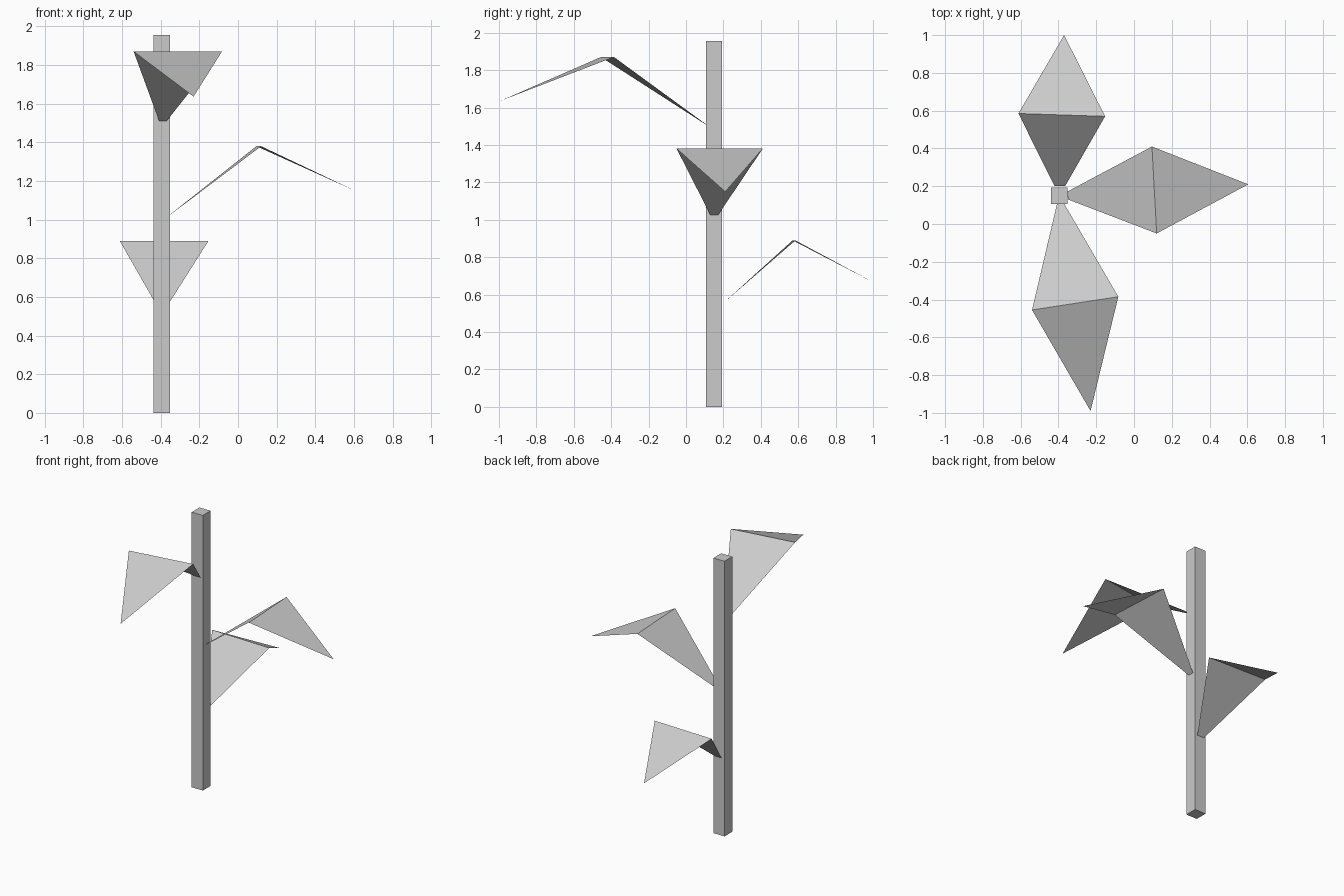
import bpy
import bmesh
from mathutils import Matrix, Vector

cube = bpy.data.objects.get("Cube")
if cube:
    bpy.data.objects.remove(cube, do_unlink=True)

grey = bpy.data.materials.new("plain_grey")
grey.use_nodes = True
colour = (0.6, 0.6, 0.6, 1)
grey.diffuse_color = colour
grey.node_tree.nodes["Principled BSDF"].inputs["Base Color"].default_value = colour


def finish(name, bm):
    mesh = bpy.data.meshes.new(name)
    bm.to_mesh(mesh)
    bm.free()
    mesh.materials.append(grey)
    obj = bpy.data.objects.new(name, mesh)
    bpy.context.collection.objects.link(obj)


def leaf(name, base_a, base_b, fold_a, fold_b, tip):
    """Thin folded leaf: tapered panel rising to the fold, then a drooping tip."""
    bm = bmesh.new()
    a, b, c, d, t = [bm.verts.new(p) for p in (base_a, base_b, fold_b, fold_a, tip)]
    for face in (bm.faces.new((a, b, c, d)), bm.faces.new((d, c, t))):
        face.normal_update()
        if face.normal.z < 0:
            face.normal_flip()
    finish(name, bm)


# Square stem
bm = bmesh.new()
bmesh.ops.create_cube(bm, size=1, matrix=Matrix.Translation(Vector((-0.395, 0.15, 0.978)))
                      @ Matrix.Diagonal((0.087, 0.087, 1.956, 1)))
finish("stem", bm)

# Leaves, from top to bottom
leaf("front_leaf", (-0.408, 0.105, 1.51), (-0.37, 0.108, 1.51),
     (-0.54, -0.455, 1.87), (-0.083, -0.385, 1.87), (-0.23, -0.99, 1.637))
leaf("side_leaf", (-0.35, 0.13, 1.026), (-0.352, 0.172, 1.026),
     (0.12, -0.05, 1.38), (0.095, 0.41, 1.38), (0.605, 0.21, 1.15))
leaf("back_leaf", (-0.365, 0.2, 0.555), (-0.42, 0.2, 0.555),
     (-0.153, 0.57, 0.89), (-0.612, 0.585, 0.89), (-0.37, 1.0, 0.667))
